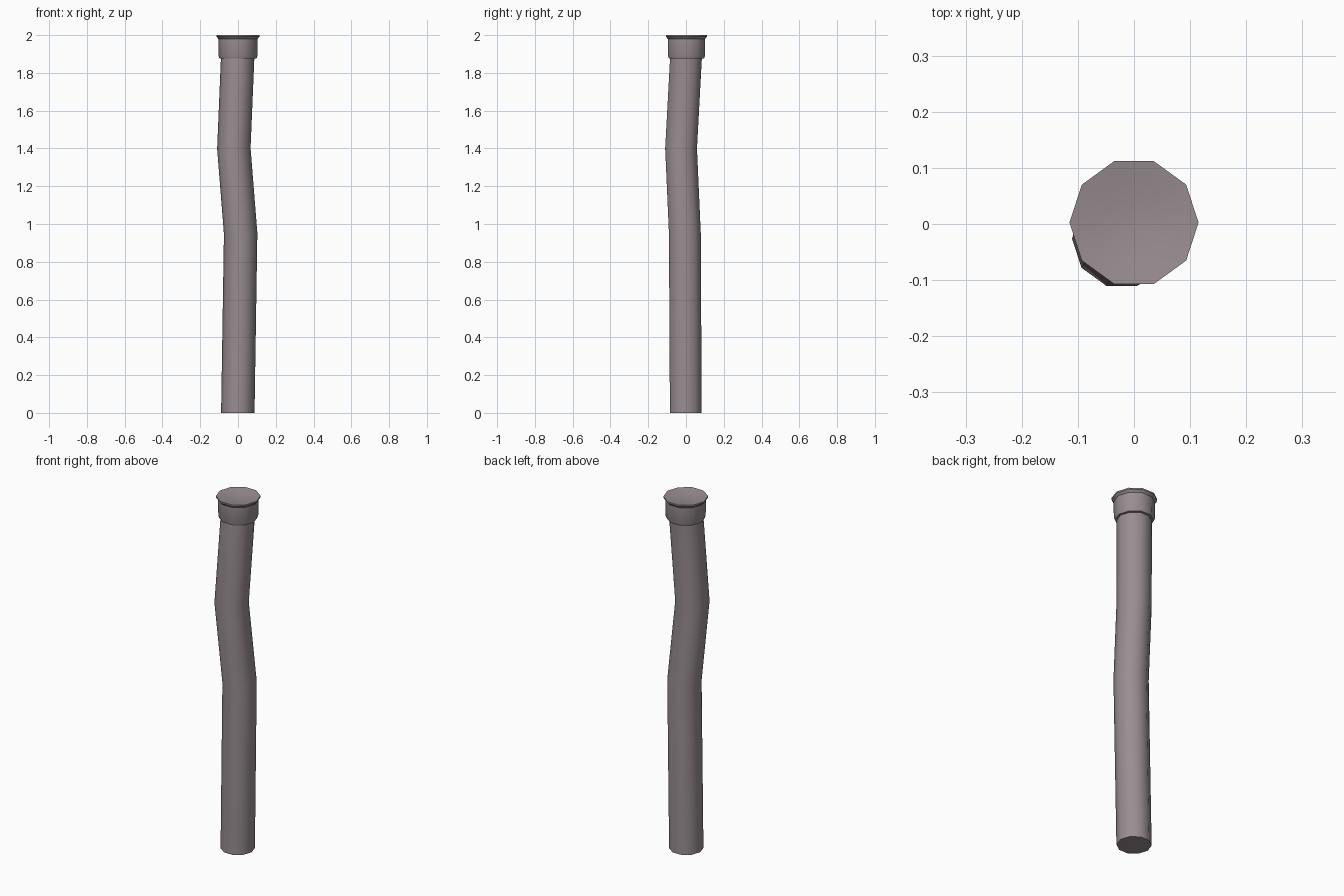
import bpy, bmesh, math
from mathutils import Vector

if "Cube" in bpy.data.objects:
    bpy.data.objects.remove(bpy.data.objects["Cube"])

SIDES = 10

mat = bpy.data.materials.new("mauve_grey_metal")
mat.diffuse_color = (0.32, 0.268, 0.288, 1)
mat.use_nodes = True
mat.node_tree.nodes["Principled BSDF"].inputs["Base Color"].default_value = mat.diffuse_color


def loft(name, rings):
    """Skin decagonal rings given as (centre, radius, normal); close both ends."""
    bm = bmesh.new()
    loops = []
    for centre, radius, normal in rings:
        loop = []
        for i in range(SIDES):
            a = 2 * math.pi * i / SIDES
            x, y = radius * math.cos(a), radius * math.sin(a)
            z = -(normal.x * x + normal.y * y) / normal.z   # mitre tilt
            loop.append(bm.verts.new(Vector(centre) + Vector((x, y, z))))
        loops.append(loop)
    for lo, hi in zip(loops, loops[1:]):
        for i in range(SIDES):
            j = (i + 1) % SIDES
            bm.faces.new((lo[i], lo[j], hi[j], hi[i]))
    bm.faces.new(loops[0][::-1])
    bm.faces.new(loops[-1])
    mesh = bpy.data.meshes.new(name)
    bm.to_mesh(mesh)
    bm.free()
    mesh.materials.append(mat)
    obj = bpy.data.objects.new(name, mesh)
    bpy.context.collection.objects.link(obj)
    bpy.ops.object.select_all(action='DESELECT')
    obj.select_set(True)
    bpy.context.view_layer.objects.active = obj
    bpy.ops.object.shade_smooth_by_angle(angle=math.radians(40))
    return obj


UP = Vector((0, 0, 1))

# Crooked pipe: four path points, mitred at the two bends
path = [Vector(p) for p in ((-0.001, -0.001, 0), (0.014, -0.006, 0.95),
                            (-0.022, -0.026, 1.40), (-0.001, 0.001, 1.90))]
pipe = []
for i, p in enumerate(path):
    if 0 < i < len(path) - 1:
        n = (p - path[i - 1]).normalized() + (path[i + 1] - p).normalized()
    else:
        n = UP
    pipe.append((p, 0.0885, n))
loft("bent_pipe", pipe)

# End collar with flared lip and shallow dished top
c = (0, 0.0025)
profile = [(0.088, 1.875), (0.098, 1.876), (0.103, 1.89), (0.104, 1.98),
           (0.115, 1.992), (0.115, 2.0), (0.07, 1.993), (0.02, 1.988)]
loft("end_collar", [((*c, z), r, UP) for r, z in profile])
